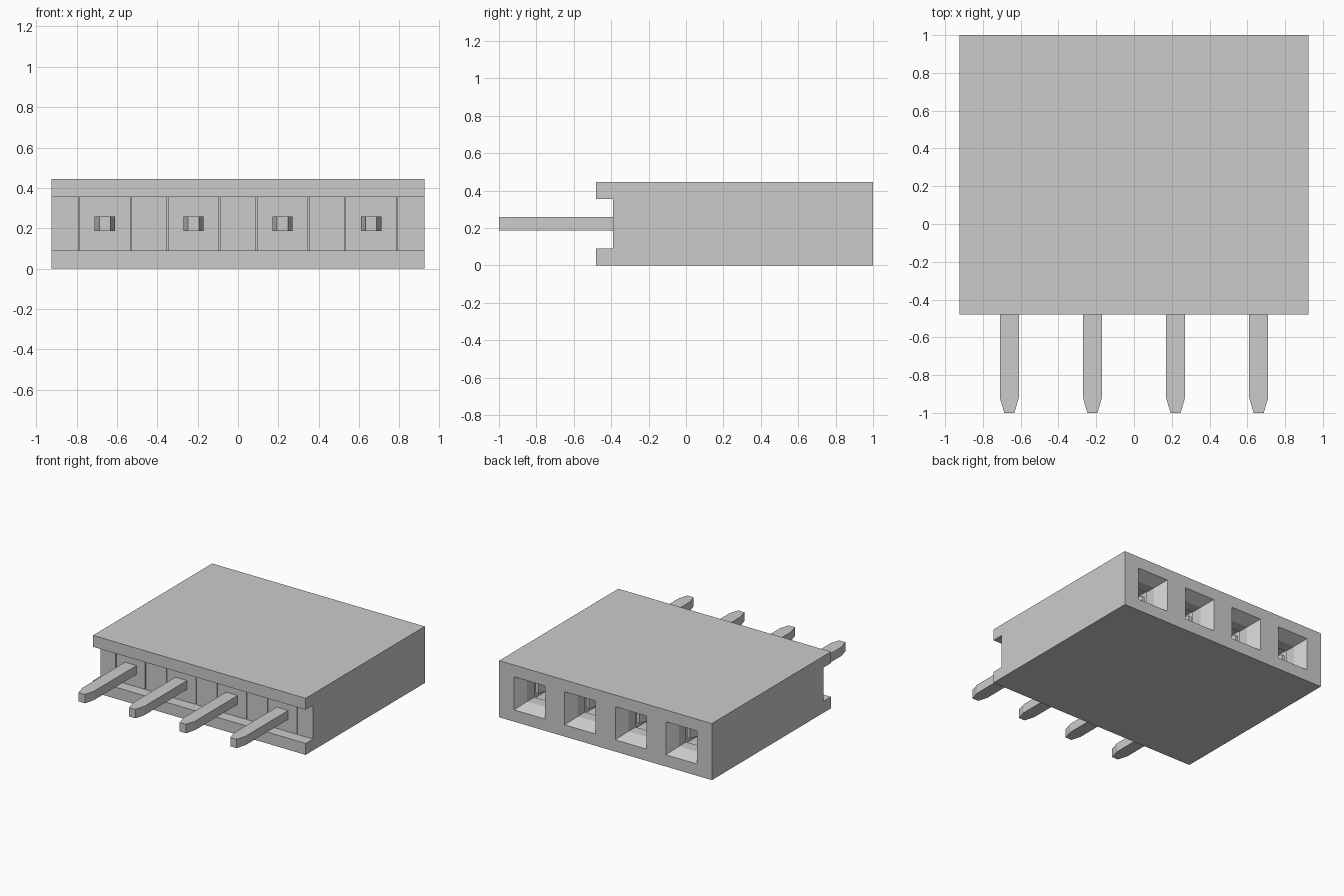
import bpy, bmesh
from mathutils import Vector

if "Cube" in bpy.data.objects:
    bpy.data.objects.remove(bpy.data.objects["Cube"])

MID_Z = 0.2225
PITCH = 0.44
CELLS = [(i - 1.5) * PITCH for i in range(4)]

grey = bpy.data.materials.new("plain grey")
grey.use_nodes = True
grey.diffuse_color = (0.6, 0.6, 0.6, 1)
grey.node_tree.nodes["Principled BSDF"].inputs["Base Color"].default_value = (0.6, 0.6, 0.6, 1)


def finish(name, bm):
    bmesh.ops.recalc_face_normals(bm, faces=bm.faces)
    mesh = bpy.data.meshes.new(name)
    bm.to_mesh(mesh)
    bm.free()
    mesh.materials.append(grey)
    ob = bpy.data.objects.new(name, mesh)
    bpy.context.collection.objects.link(ob)
    return ob


def prism(bm, points, offset):
    """Extrude a closed outline by an offset."""
    face = bm.faces.new([bm.verts.new(p) for p in points])
    new = bmesh.ops.extrude_face_region(bm, geom=[face])["geom"]
    bmesh.ops.translate(bm, vec=Vector(offset),
                        verts=[v for v in new if isinstance(v, bmesh.types.BMVert)])


def loft(bm, x, sections):
    """Join rectangles (y, half width, half height) along y."""
    rings = [[bm.verts.new((x + sx * w, y, MID_Z + sz * h))
              for sx, sz in ((-1, -1), (1, -1), (1, 1), (-1, 1))]
             for y, w, h in sections]
    for a, b in zip(rings, rings[1:]):
        for i in range(4):
            j = (i + 1) % 4
            bm.faces.new((a[i], a[j], b[j], b[i]))
    bm.faces.new(rings[0])
    bm.faces.new(rings[-1])


# Housing with a groove along the front
bm = bmesh.new()
outline = [(-0.48, 0), (1, 0), (1, 0.445), (-0.48, 0.445),
           (-0.48, 0.355), (-0.39, 0.355), (-0.39, 0.09), (-0.48, 0.09)]
prism(bm, [(-0.925, y, z) for y, z in outline], (1.85, 0, 0))
housing = finish("housing", bm)

# Contact chambers with funnel mouths at the back
bm = bmesh.new()
for x in CELLS:
    loft(bm, x, [(-0.42, 0.131, 0.132), (0.82, 0.131, 0.132), (0.82, 0.085, 0.085),
                 (0.91, 0.085, 0.085), (1, 0.135, 0.13), (1.02, 0.135, 0.13)])
cutter = finish("chamber_cutter", bm)
cutter.hide_render = True
cut = housing.modifiers.new("chambers", 'BOOLEAN')
cut.object = cutter
cut.solver = 'EXACT'
bpy.context.view_layer.objects.active = housing
bpy.ops.object.modifier_apply(modifier=cut.name)
bpy.data.objects.remove(cutter)

for n, x in enumerate(CELLS, 1):
    # Plug closing the chamber at the front
    bm = bmesh.new()
    loft(bm, x, [(-0.39, 0.126, 0.132), (-0.2, 0.126, 0.132)])
    finish(f"plug_{n}", bm)

    # Pin with a tapered tip
    bm = bmesh.new()
    tip = [(-0.05, -0.38), (-0.05, -0.92), (-0.027, -1),
           (0.027, -1), (0.05, -0.92), (0.05, -0.38)]
    prism(bm, [(x + px, y, MID_Z - 0.035) for px, y in tip], (0, 0, 0.07))
    finish(f"pin_{n}", bm)

    # Pair of spring arms pinching towards the mouth
    bm = bmesh.new()
    arm = [(0.126, -0.21), (0.126, 0.1), (0.05, 0.66), (0.09, 0.8),
           (0.065, 0.8), (0.02, 0.66), (0.09, 0.1), (0.09, -0.21)]
    for side in (-1, 1):
        prism(bm, [(x + side * px, y, MID_Z - 0.06) for px, y in arm], (0, 0, 0.12))
    finish(f"spring_arms_{n}", bm)
